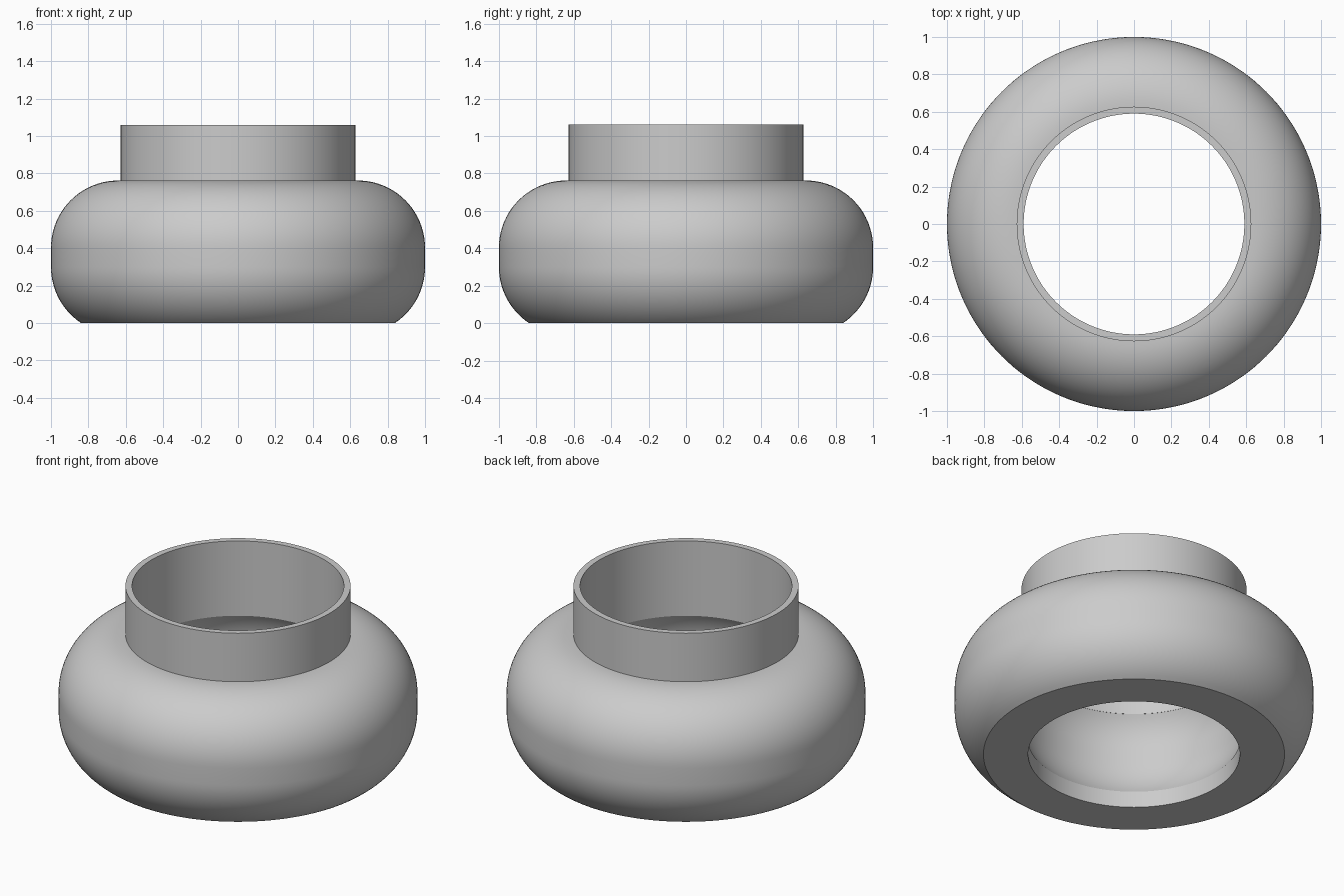
import bpy
import bmesh
from math import sin, cos, pi, asin

cube = bpy.data.objects.get("Cube")
if cube:
    bpy.data.objects.remove(cube, do_unlink=True)

SEGMENTS = 144

grey = bpy.data.materials.new("plain grey")
grey.use_nodes = True
colour = (0.6, 0.6, 0.6, 1)
grey.diffuse_color = colour
grey.node_tree.nodes["Principled BSDF"].inputs["Base Color"].default_value = colour


def arc(r, z, radius, start, end, steps):
    """Points (radius, height) along a circular arc, angles in radians."""
    angles = [start + (end - start) * i / steps for i in range(steps + 1)]
    return [(r + radius * cos(a), z + radius * sin(a)) for a in angles]


def lathe(name, profile):
    """Spin a closed (radius, height) profile about the z axis."""
    bm = bmesh.new()
    rings = []
    for s in range(SEGMENTS):
        a = 2 * pi * s / SEGMENTS
        rings.append([bm.verts.new((r * cos(a), r * sin(a), z)) for r, z in profile])
    n = len(profile)
    for s in range(SEGMENTS):
        here, after = rings[s], rings[(s + 1) % SEGMENTS]
        for i in range(n):
            j = (i + 1) % n
            bm.faces.new((here[i], after[i], after[j], here[j]))
    bmesh.ops.recalc_face_normals(bm, faces=bm.faces)
    mesh = bpy.data.meshes.new(name)
    bm.to_mesh(mesh)
    bm.free()
    mesh.materials.append(grey)
    obj = bpy.data.objects.new(name, mesh)
    bpy.context.collection.objects.link(obj)
    bpy.ops.object.select_all(action="DESELECT")
    obj.select_set(True)
    bpy.context.view_layer.objects.active = obj
    bpy.ops.object.shade_smooth_by_angle(angle=pi / 6)
    return obj


# Rounded ring body: bulging outside, flat cut base, shallow hollow inside
R = 0.36
LOW, HIGH = 0.3, 0.402
BORE = 0.59
tilt = asin(0.2 / R)
hollow = BORE - R * cos(tilt)

outside = arc(1 - R, LOW, R, -asin(LOW / R), 0, 14) + arc(1 - R, HIGH, R, 0, pi / 2, 20)
rebate = [(0.61, HIGH + R), (0.61, 0.6)]
inside = arc(hollow, HIGH, R, tilt, 0, 8) + arc(hollow, LOW, R, 0, -tilt, 8)
lathe("rounded_body", outside + rebate + inside + [(BORE, 0)])

# Thin upright collar seated in the top of the body
lathe("collar", [(BORE, 0.6), (0.627, 0.6), (0.627, 1.06), (BORE, 1.06)])
